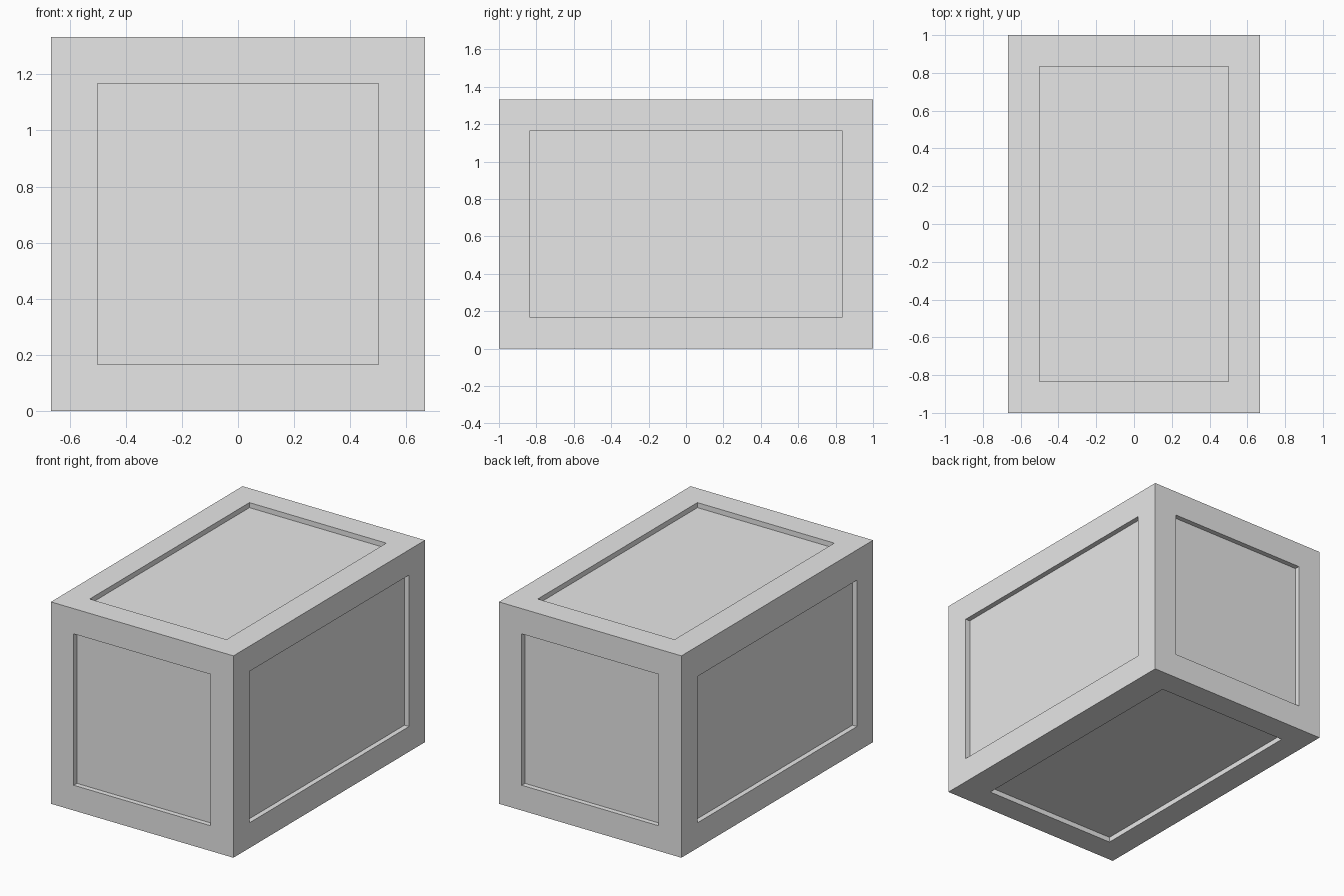
import bpy
import bmesh

WIDTH, LENGTH, HEIGHT = 4 / 3, 2.0, 4 / 3
BORDER = 1 / 6
DEPTH = 1 / 30

cube = bpy.data.objects.get("Cube")
if cube:
    bpy.data.objects.remove(cube, do_unlink=True)

# Plain grey for the whole crate
grey = bpy.data.materials.new("light_grey")
grey.use_nodes = True
grey.diffuse_color = (0.8, 0.8, 0.8, 1)
grey.node_tree.nodes["Principled BSDF"].inputs["Base Color"].default_value = grey.diffuse_color

# Solid block standing on the ground
bm = bmesh.new()
bmesh.ops.create_cube(bm, size=1)
bmesh.ops.scale(bm, vec=(WIDTH, LENGTH, HEIGHT), verts=bm.verts)
bmesh.ops.translate(bm, vec=(0, 0, HEIGHT / 2), verts=bm.verts)
bm.normal_update()

# Frame border around a panel on every side
panels = list(bm.faces)
bmesh.ops.inset_individual(bm, faces=panels, thickness=BORDER, use_even_offset=True)
bm.normal_update()

# Two panels have one wider border: the right side's top and the underside's left
for panel in panels:
    if panel.normal.x < -0.9:
        for v in panel.verts:
            if v.co.z > HEIGHT / 2:
                v.co.z -= DEPTH
    elif panel.normal.z < -0.9:
        for v in panel.verts:
            if v.co.x > 0:
                v.co.x -= DEPTH

# Sink the panels with straight walls
bmesh.ops.inset_individual(bm, faces=panels, thickness=0, depth=-DEPTH)
bm.normal_update()

mesh = bpy.data.meshes.new("panelled_crate")
bm.to_mesh(mesh)
bm.free()
mesh.materials.append(grey)
crate = bpy.data.objects.new("panelled_crate", mesh)
bpy.context.collection.objects.link(crate)
